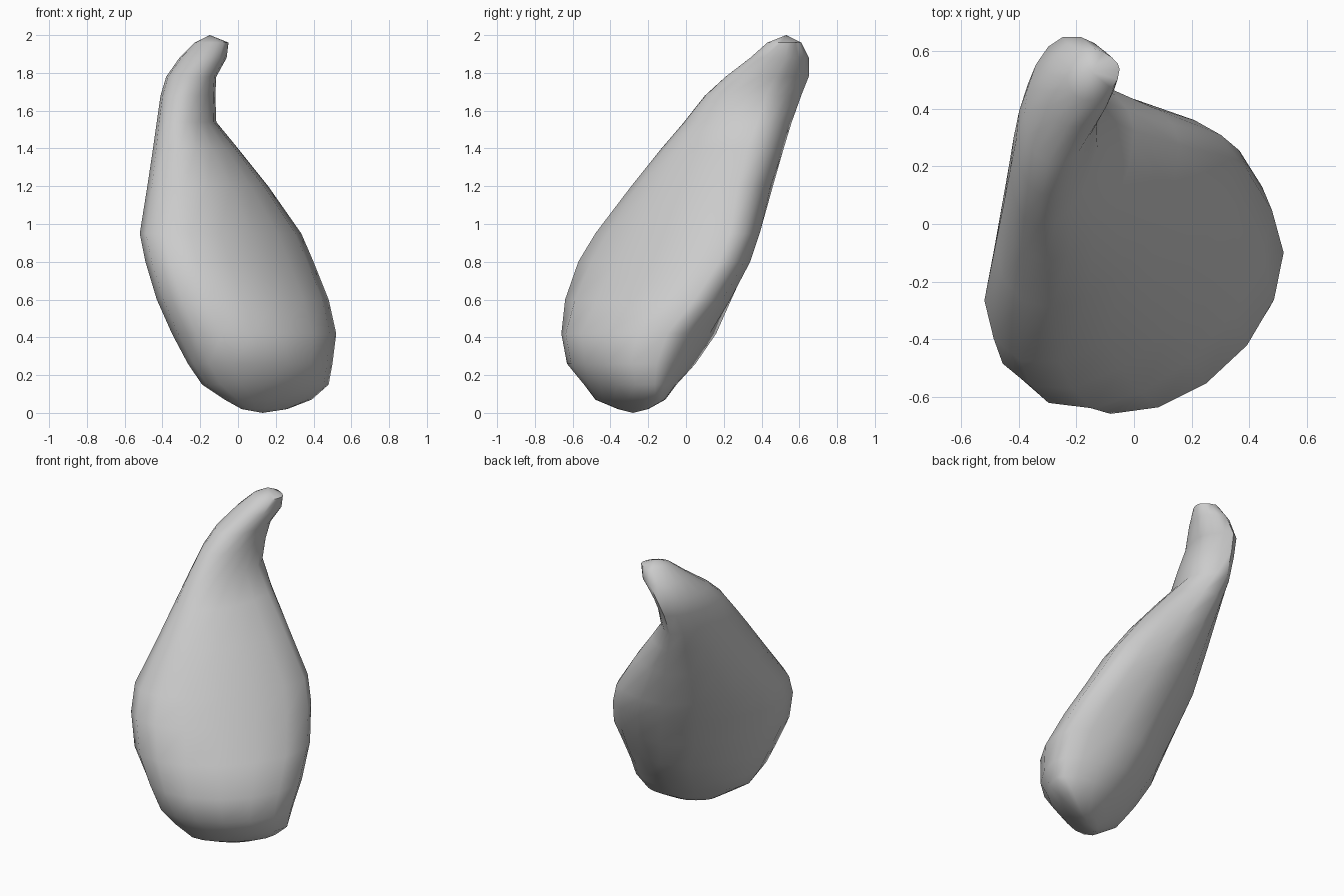
import bpy, bmesh, math

if "Cube" in bpy.data.objects:
    bpy.data.objects.remove(bpy.data.objects["Cube"], do_unlink=True)

SIDES = 16
BACK_FLATNESS = 0.4

# Level sections: height, x range, y range, diagonal slant
SECTIONS = [
    (0.02, 0.02, 0.26, -0.36, -0.20, 0.7),
    (0.07, -0.07, 0.39, -0.48, -0.11, 0.6),
    (0.15, -0.19, 0.48, -0.54, -0.05, 0.45),
    (0.26, -0.265, 0.50, -0.63, 0.05, 0.35),
    (0.42, -0.35, 0.52, -0.66, 0.16, 0.33),
    (0.60, -0.43, 0.48, -0.64, 0.24, 0.47),
    (0.80, -0.49, 0.40, -0.57, 0.34, 0.53),
    (0.95, -0.52, 0.335, -0.48, 0.39, 0.53),
    (1.20, -0.48, 0.16, -0.29, 0.46, 0.43),
    (1.40, -0.45, 0.0, -0.13, 0.517, 0.36),
    (1.54, -0.43, -0.115, -0.01, 0.56, 0.32),
    (1.68, -0.41, -0.12, 0.10, 0.61, 0.25),
    (1.78, -0.38, -0.115, 0.21, 0.65, 0.2),
    (1.88, -0.31, -0.06, 0.34, 0.65, 0.2),
    (1.96, -0.23, -0.05, 0.43, 0.61, 0.2),
]


def add_ring(bm, z, x0, x1, y0, y1, slant):
    """One slanted oval, flatter at its back right, filling the x and y ranges."""
    angles = [math.tau * i / SIDES for i in range(SIDES)]
    depths = []
    for t in angles:
        bulge = math.sqrt(1 - slant ** 2) * math.sin(t)
        if bulge > 0:
            bulge *= 1 - BACK_FLATNESS * max(math.cos(t), 0)
        depths.append(slant * math.cos(t) + bulge)
    near, far = min(depths), max(depths)
    ring = []
    for t, depth in zip(angles, depths):
        x = (x0 + x1) / 2 + (x1 - x0) / 2 * math.cos(t)
        y = y0 + (y1 - y0) * (depth - near) / (far - near)
        ring.append(bm.verts.new((x, y, z)))
    return ring


def close_end(bm, ring, point):
    tip = bm.verts.new(point)
    for i in range(SIDES):
        bm.faces.new((ring[i], ring[(i + 1) % SIDES], tip))


# Gourd body: flattened belly leaning back into a curled neck
bm = bmesh.new()
rings = [add_ring(bm, *section) for section in SECTIONS]
for low, high in zip(rings, rings[1:]):
    for i in range(SIDES):
        j = (i + 1) % SIDES
        bm.faces.new((low[i], low[j], high[j], high[i]))
close_end(bm, rings[0], (0.13, -0.28, 0.0))
close_end(bm, rings[-1], (-0.15, 0.53, 2.0))
bmesh.ops.recalc_face_normals(bm, faces=bm.faces)

mesh = bpy.data.meshes.new("gourd_body")
bm.to_mesh(mesh)
bm.free()
body = bpy.data.objects.new("gourd_body", mesh)
bpy.context.collection.objects.link(body)

# Plain grey
grey = bpy.data.materials.new("light_grey")
grey.use_nodes = True
colour = (0.6, 0.6, 0.6, 1)
grey.diffuse_color = colour
grey.node_tree.nodes["Principled BSDF"].inputs["Base Color"].default_value = colour
mesh.materials.append(grey)

# Smooth shading
bpy.context.view_layer.objects.active = body
body.select_set(True)
bpy.ops.object.shade_smooth_by_angle(angle=math.radians(60))
